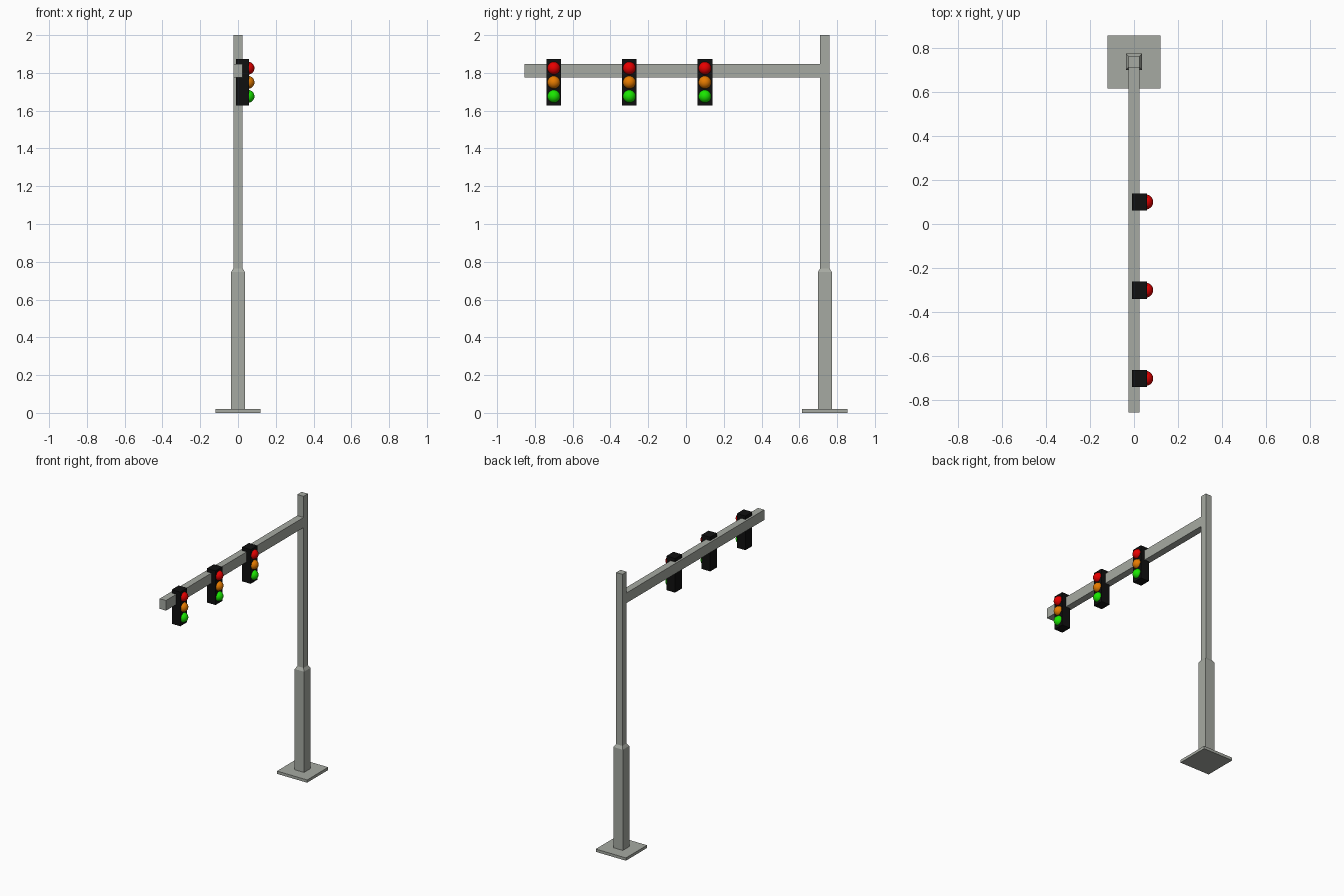
import bpy, bmesh
from mathutils import Matrix, Vector

if "Cube" in bpy.data.objects:
    bpy.data.objects.remove(bpy.data.objects["Cube"])


def material(name, rgb):
    m = bpy.data.materials.new(name)
    m.diffuse_color = (*rgb, 1)
    m.use_nodes = True
    m.node_tree.nodes["Principled BSDF"].inputs["Base Color"].default_value = m.diffuse_color
    return m


GREY = material("galvanised_grey", (0.38, 0.40, 0.36))
BLACK = material("housing_black", (0.005, 0.005, 0.005))
RED = material("lens_red", (0.8, 0.0, 0.0))
AMBER = material("lens_amber", (0.8, 0.2, 0.0))
GREEN = material("lens_green", (0.01, 0.8, 0.0))


def finish(name, bm, mat):
    mesh = bpy.data.meshes.new(name)
    bm.to_mesh(mesh)
    bm.free()
    mesh.materials.append(mat)
    ob = bpy.data.objects.new(name, mesh)
    bpy.context.collection.objects.link(ob)
    return ob


def box(name, lo, hi, mat):
    lo, hi = Vector(lo), Vector(hi)
    bm = bmesh.new()
    bmesh.ops.create_cube(bm, size=1, matrix=Matrix.Translation((lo + hi) / 2)
                          @ Matrix.Diagonal((*(hi - lo), 1)))
    return finish(name, bm, mat)


def lens(name, centre, radius, mat):
    bm = bmesh.new()
    bmesh.ops.create_uvsphere(bm, u_segments=32, v_segments=16, radius=radius,
                              matrix=Matrix.Translation(centre))
    for f in bm.faces:
        f.smooth = True
    return finish(name, bm, mat)


POLE_Y = 0.735

# Base plate
box("base_plate", (-0.12, POLE_Y - 0.12, 0), (0.12, POLE_Y + 0.12, 0.02), GREY)

# Stepped square pole: stacked rings of (half width, height)
bm = bmesh.new()
rings = []
for h, z in ((0.037, 0.02), (0.037, 0.745), (0.025, 0.765), (0.025, 2.0)):
    rings.append([bm.verts.new((sx * h, POLE_Y + sy * h, z))
                  for sx, sy in ((-1, -1), (1, -1), (1, 1), (-1, 1))])
for a, b in zip(rings, rings[1:]):
    for i in range(4):
        j = (i + 1) % 4
        bm.faces.new((a[i], a[j], b[j], b[i]))
bm.faces.new(rings[0][::-1])
bm.faces.new(rings[-1])
finish("pole", bm, GREY)

# Overhanging arm
box("arm", (-0.025, -0.855, 1.775), (0.025, POLE_Y - 0.025, 1.848), GREY)

# Three signal heads facing +x
for n, y in enumerate((-0.7, -0.3, 0.1), 1):
    box(f"signal_housing_{n}", (-0.01, y - 0.039, 1.627), (0.058, y + 0.039, 1.873), BLACK)
    for colour, z, mat in (("red", 1.825, RED), ("amber", 1.75, AMBER), ("green", 1.676, GREEN)):
        lens(f"{colour}_lens_{n}", (0.053, y, z), 0.034, mat)
